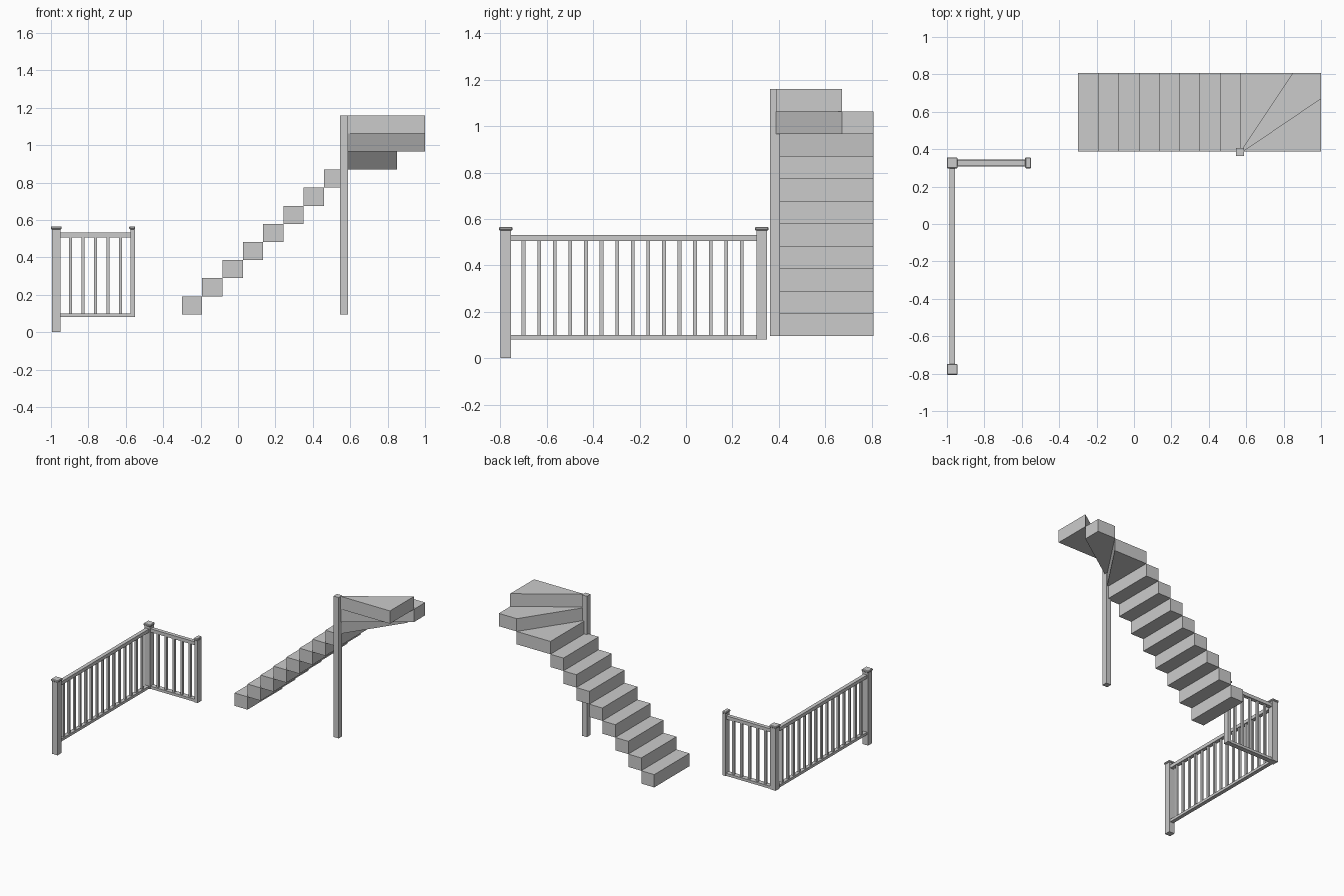
import bpy, bmesh

if "Cube" in bpy.data.objects:
    bpy.data.objects.remove(bpy.data.objects["Cube"])


def prism(name, outline, z0, z1):
    """Vertical prism from a 2D outline."""
    bm = bmesh.new()
    face = bm.faces.new([bm.verts.new((x, y, z0)) for x, y in outline])
    top = bmesh.ops.extrude_face_region(bm, geom=[face])["geom"]
    bmesh.ops.translate(bm, vec=(0, 0, z1 - z0),
                        verts=[g for g in top if isinstance(g, bmesh.types.BMVert)])
    bmesh.ops.recalc_face_normals(bm, faces=bm.faces)
    me = bpy.data.meshes.new(name)
    bm.to_mesh(me)
    bm.free()
    ob = bpy.data.objects.new(name, me)
    bpy.context.collection.objects.link(ob)
    return ob


def box(name, x0, x1, y0, y1, z0, z1):
    return prism(name, [(x0, y0), (x1, y0), (x1, y1), (x0, y1)], z0, z1)


def post_with_cap(name, x0, x1, y0, y1, z0, right_lip=0.006):
    """Square post with a slightly overhanging, bevelled cap."""
    lip = 0.006
    box(name, x0, x1, y0, y1, z0, 0.55)
    cap = box(name + "_cap", x0 - lip, x1 + right_lip, y0 - lip, y1 + lip, 0.55, 0.566)
    bev = cap.modifiers.new("bevel", "BEVEL")
    bev.width, bev.segments = 0.004, 1


# straight flight of eight block steps
RISE, GO = 0.0968, 0.1085
X0, Z0, YA, YB = -0.30, 0.095, 0.387, 0.808
for i in range(8):
    box(f"step_{i + 1}", X0 + i * GO, X0 + (i + 1) * GO, YA, YB,
        Z0 + i * RISE, Z0 + (i + 1) * RISE)

# three winder steps turning round the newel
XT = X0 + 8 * GO
winders = [
    [(XT, YA), (XT, YB), (0.85, YB)],
    [(XT, YA), (0.85, YB), (1.0, YB), (1.0, 0.672), (0.587, YA)],
    [(0.58, YA), (1.0, YA), (1.0, 0.672)],
]
for i, outline in enumerate(winders):
    prism(f"winder_{i + 1}", outline, Z0 + (8 + i) * RISE, Z0 + (9 + i) * RISE)
box("newel_post", 0.545, 0.588, 0.363, 0.405, Z0, Z0 + 11 * RISE)

# balustrade posts: end post, corner post and half post
post_with_cap("end_post", -0.995, -0.949, -0.80, -0.754, 0.0)
post_with_cap("corner_post", -0.995, -0.949, 0.304, 0.350, 0.08)
post_with_cap("half_post", -0.576, -0.551, 0.304, 0.350, 0.08, right_lip=0.001)

# long and short runs of rails
CX, CY = -0.972, 0.327
for name, z0, z1, w in (("handrail", 0.506, 0.532, 0.0145), ("base_rail", 0.08, 0.10, 0.0145)):
    box("long_" + name, CX - w, CX + w, -0.754, 0.304, z0, z1)
for name, z0, z1, w in (("handrail", 0.506, 0.532, 0.0145), ("base_rail", 0.08, 0.10, 0.0185)):
    box("short_" + name, -0.949, -0.576, CY - w, CY + w, z0, z1)

# balusters
H = 0.008
for i in range(15):
    y = -0.70 + i * 0.0672
    box(f"long_baluster_{i + 1}", CX - H, CX + H, y - H, y + H, 0.10, 0.506)
for i in range(5):
    x = -0.896 + i * 0.067
    box(f"short_baluster_{i + 1}", x - H, x + H, CY - H, CY + H, 0.10, 0.506)
